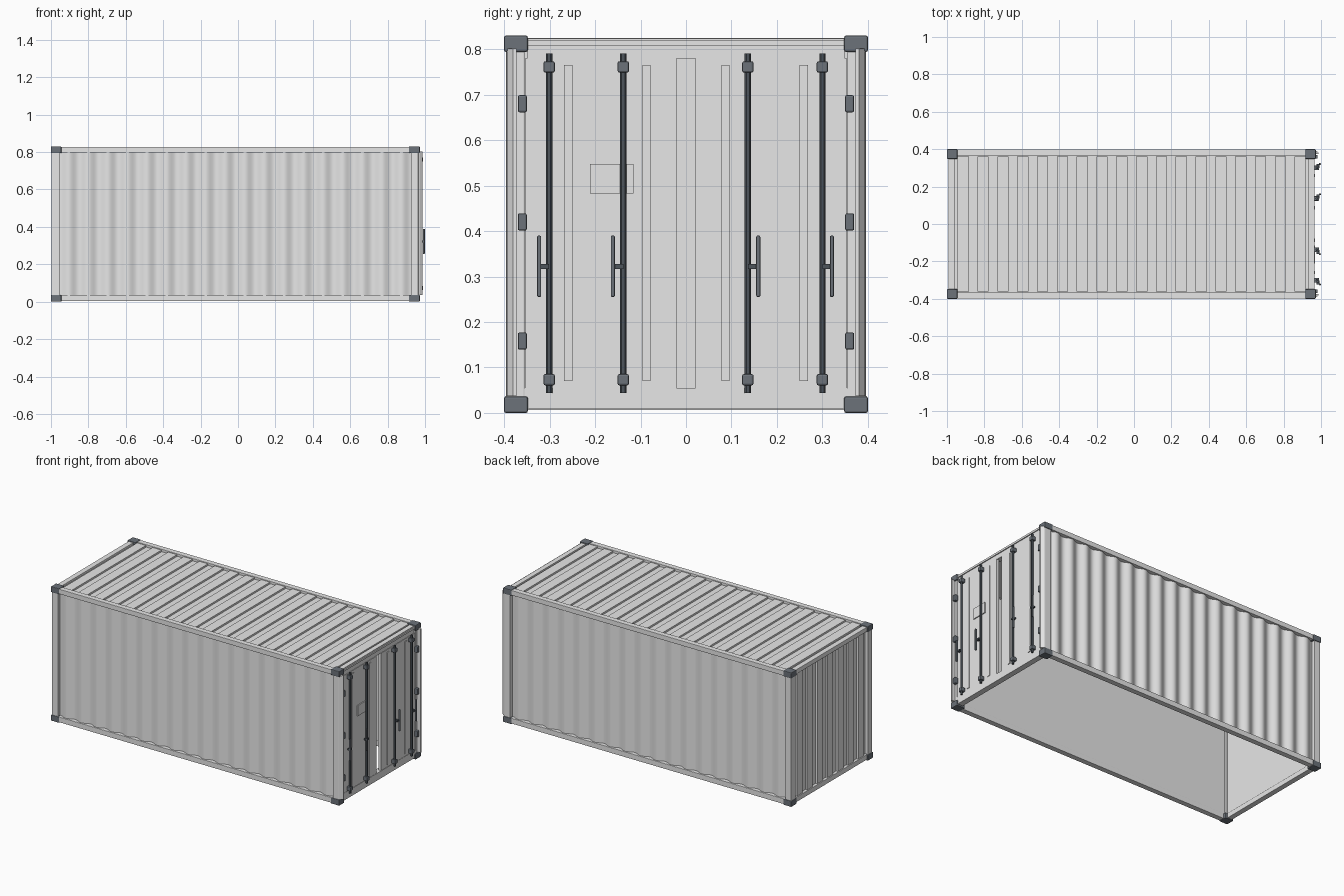
import bpy, bmesh, math

if "Cube" in bpy.data.objects:
    bpy.data.objects.remove(bpy.data.objects["Cube"])


def material(name, rgb):
    m = bpy.data.materials.new(name)
    m.diffuse_color = (*rgb, 1)
    m.use_nodes = True
    m.node_tree.nodes["Principled BSDF"].inputs["Base Color"].default_value = m.diffuse_color
    return m


BODY = material("light grey paint", (0.8, 0.8, 0.8))
STEEL = material("casting steel grey", (0.15, 0.17, 0.195))
DARK = material("dark rod grey", (0.075, 0.09, 0.105))


def finish(bm, name, mat, bevel=0, smooth=False):
    bmesh.ops.recalc_face_normals(bm, faces=bm.faces)
    me = bpy.data.meshes.new(name)
    bm.to_mesh(me)
    bm.free()
    me.materials.append(mat)
    ob = bpy.data.objects.new(name, me)
    bpy.context.collection.objects.link(ob)
    if bevel:
        mod = ob.modifiers.new("bevel", 'BEVEL')
        mod.width, mod.segments = bevel, 2
    if smooth:
        bpy.ops.object.select_all(action='DESELECT')
        ob.select_set(True)
        bpy.context.view_layer.objects.active = ob
        bpy.ops.object.shade_smooth_by_angle(angle=math.radians(30))
    return ob


def boxes(name, mat, items, bevel=0):
    """One object from boxes given as (x0, x1, y0, y1, z0, z1)."""
    bm = bmesh.new()
    for x0, x1, y0, y1, z0, z1 in items:
        for v in bmesh.ops.create_cube(bm, size=1)["verts"]:
            v.co = ((x0 + x1) / 2 + v.co.x * (x1 - x0),
                    (y0 + y1) / 2 + v.co.y * (y1 - y0),
                    (z0 + z1) / 2 + v.co.z * (z1 - z0))
    return finish(bm, name, mat, bevel)


def upright(name, mat, profile, z0, z1, smooth=False):
    """Closed xy profile extruded from z0 to z1."""
    bm = bmesh.new()
    face = bm.faces.new([bm.verts.new((x, y, z0)) for x, y in profile])
    top = bmesh.ops.extrude_face_region(bm, geom=[face])["geom"]
    bmesh.ops.translate(bm, vec=(0, 0, z1 - z0),
                        verts=[v for v in top if isinstance(v, bmesh.types.BMVert)])
    return finish(bm, name, mat, smooth=smooth)


def span(s, a, b):
    """Range a..b mirrored to side s."""
    return (a, b) if s > 0 else (-b, -a)


SIDES = (("left", -1), ("right", 1))

# Corner castings
boxes("corner_castings", STEEL,
      [(*x, *span(s, 0.348, 0.4), *z)
       for x in ((-1, -0.944), (0.914, 0.972)) for _, s in SIDES
       for z in ((0, 0.036), (0.794, 0.83))], 0.004)

# Corner posts
boxes("corner_posts", BODY,
      [(*x, *span(s, 0.355, 0.396), 0.03, 0.8)
       for x in ((-0.997, -0.955), (0.925, 0.964)) for _, s in SIDES], 0.002)

# Long rails, end rails, door header and sill
boxes("long_rails", BODY,
      [(-0.95, 0.92, *span(s, 0.365, 0.398), *z)
       for _, s in SIDES for z in ((0.004, 0.037), (0.797, 0.827))], 0.002)
boxes("back_end_rails", BODY,
      [(-0.993, -0.96, -0.35, 0.35, *z) for z in ((0.006, 0.037), (0.797, 0.825))], 0.002)
boxes("door_header", BODY, [(0.93, 0.96, -0.35, 0.35, 0.78, 0.824),
                            (0.955, 0.966, -0.35, 0.35, 0.808, 0.82)])
boxes("door_sill", BODY, [(0.93, 0.965, -0.355, 0.355, 0.01, 0.055)])

# Corrugated side walls, flat on the inside
WAVES, STEPS = 18, 12
X0, X1 = -0.957, 0.927
for name, s in SIDES:
    n = WAVES * STEPS
    prof = [(X0 + (X1 - X0) * i / n,
             s * (0.382 - 0.009 * math.cos(2 * math.pi * i / STEPS))) for i in range(n + 1)]
    prof += [(X1, s * 0.367), (X0, s * 0.367)]
    upright(name + "_corrugated_wall", BODY, prof, 0.03, 0.802, True)

# Ribbed closed end wall
boxes("ribbed_end_wall", BODY,
      [(-0.976, -0.965, -0.36, 0.36, 0.03, 0.8)] +
      [(-0.987, -0.975, y - 0.027, y + 0.027, 0.035, 0.799)
       for y in [(i - 3) * 0.1 for i in range(7)]])

# Ribbed roof
boxes("ribbed_roof", BODY,
      [(-0.97, 0.945, -0.37, 0.37, 0.802, 0.812)] +
      [(x - 0.03, x + 0.03, -0.362, 0.362, 0.811, 0.823)
       for x in [-0.012 + (i - 8.5) * 0.106 for i in range(18)]])

# Door leaves, raised strips and blank plate
for name, s in SIDES:
    boxes(name + "_door", BODY, [(0.945, 0.963, *span(s, 0.021, 0.354), 0.055, 0.78)])
    boxes(name + "_door_strips", BODY,
          [(0.962, 0.967, *span(s, a, a + 0.018), 0.07, 0.765) for a in (0.078, 0.25)])
    # Protruding jamb strip beside each door
    upright(name + "_door_jamb", BODY,
            [(0.955, s * 0.395), (0.97, s * 0.394), (0.987, s * 0.381),
             (0.987, s * 0.373), (0.955, s * 0.373)], 0.037, 0.802)
boxes("door_plate", BODY, [(0.962, 0.969, -0.211, -0.116, 0.483, 0.548)])

# Locking rods
ROD_Y = (-0.301, -0.138, 0.136, 0.3)
bm = bmesh.new()
for y in ROD_Y:
    rod = bmesh.ops.create_cone(bm, cap_ends=True, segments=12, radius1=0.0068,
                                radius2=0.0068, depth=0.746)["verts"]
    bmesh.ops.translate(bm, verts=rod, vec=(0.978, y, 0.417))
finish(bm, "locking_rods", DARK, smooth=True)

# Rod brackets, hinges and handles
boxes("rod_brackets", STEEL,
      [(0.962, 0.989, y - 0.0125, y + 0.0125, z - 0.0125, z + 0.0125)
       for y in ROD_Y for z in (0.073, 0.761)], 0.004)
boxes("door_hinges", STEEL,
      [(0.96, 0.982, *span(s, 0.35, 0.37), z - 0.019, z + 0.019)
       for _, s in SIDES for z in (0.158, 0.42, 0.68)], 0.004)
boxes("door_handles", STEEL,
      [(0.988, 0.999, y - 0.0045, y + 0.0045, 0.255, 0.39)
       for y in (-0.323, -0.161, 0.159, 0.321)], 0.003)
# Small arms joining handles to rods
boxes("handle_arms", DARK,
      [(0.976, 0.992, *sorted((r, h)), 0.317, 0.327)
       for r, h in zip(ROD_Y, (-0.323, -0.161, 0.159, 0.321))])
